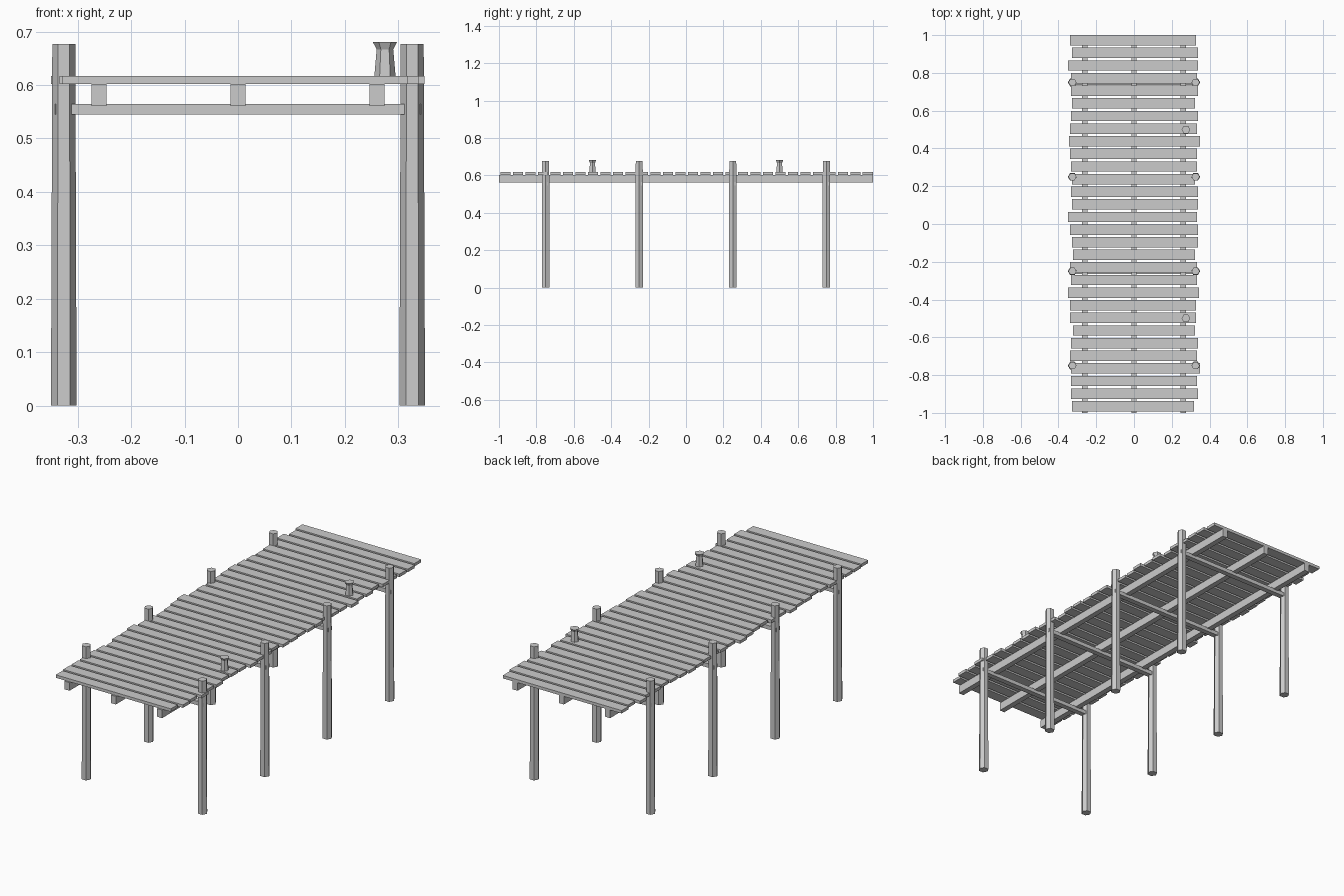
import bpy, bmesh, math

if "Cube" in bpy.data.objects:
    bpy.data.objects.remove(bpy.data.objects["Cube"])

def box(name, x0, x1, y0, y1, z0, z1):
    bm = bmesh.new()
    bmesh.ops.create_cube(bm, size=1)
    for v in bm.verts:
        v.co = ((x0 + x1) / 2 + v.co.x * (x1 - x0),
                (y0 + y1) / 2 + v.co.y * (y1 - y0),
                (z0 + z1) / 2 + v.co.z * (z1 - z0))
    return finish(name, bm)

def hex_turned(name, x, y, profile):
    """Six-sided lathe through (radius, z) rings, corners on the x axis."""
    bm = bmesh.new()
    rings = [[bm.verts.new((x + r * math.cos(math.pi / 3 * k),
                            y + r * math.sin(math.pi / 3 * k), z))
              for k in range(6)] for r, z in profile]
    for a, b in zip(rings, rings[1:]):
        for k in range(6):
            n = (k + 1) % 6
            bm.faces.new((a[k], a[n], b[n], b[k]))
    bm.faces.new(rings[0][::-1])
    bm.faces.new(rings[-1])
    return finish(name, bm)

def finish(name, bm):
    me = bpy.data.meshes.new(name)
    bm.to_mesh(me)
    bm.free()
    ob = bpy.data.objects.new(name, me)
    bpy.context.collection.objects.link(ob)
    return ob

# Deck planks, back to front, with uneven ends (digits = extra overhang steps)
left = "315221234321215310325330232221"
right = "244341436331443441335221436341"
right = right[:29] + "0"
step = 0.0053
for i, (l, r) in enumerate(zip(left, right)):
    y = 0.9725 - i * 0.0668
    box("deck_plank", -0.323 - step * int(l), 0.3175 + step * int(r),
        y - 0.0275, y + 0.0275, 0.602, 0.617)

# Long joists under the deck
for x in (-0.26, 0, 0.26):
    box("joist", x - 0.014, x + 0.014, -1, 1, 0.561, 0.602)

# Post pairs with cross beams
for y in (-0.75, -0.25, 0.25, 0.75):
    for x in (-0.326, 0.326):
        hex_turned("post", x, y, [(0.024, 0), (0.0215, 0.677)])
    box("cross_beam", -0.342, 0.342, y - 0.0135, y + 0.0135, 0.545, 0.565)

# Mooring bollards on the right edge
for y in (-0.5, 0.5):
    hex_turned("bollard", 0.275, y,
               [(0.02, 0.615), (0.0155, 0.667), (0.023, 0.681)])
